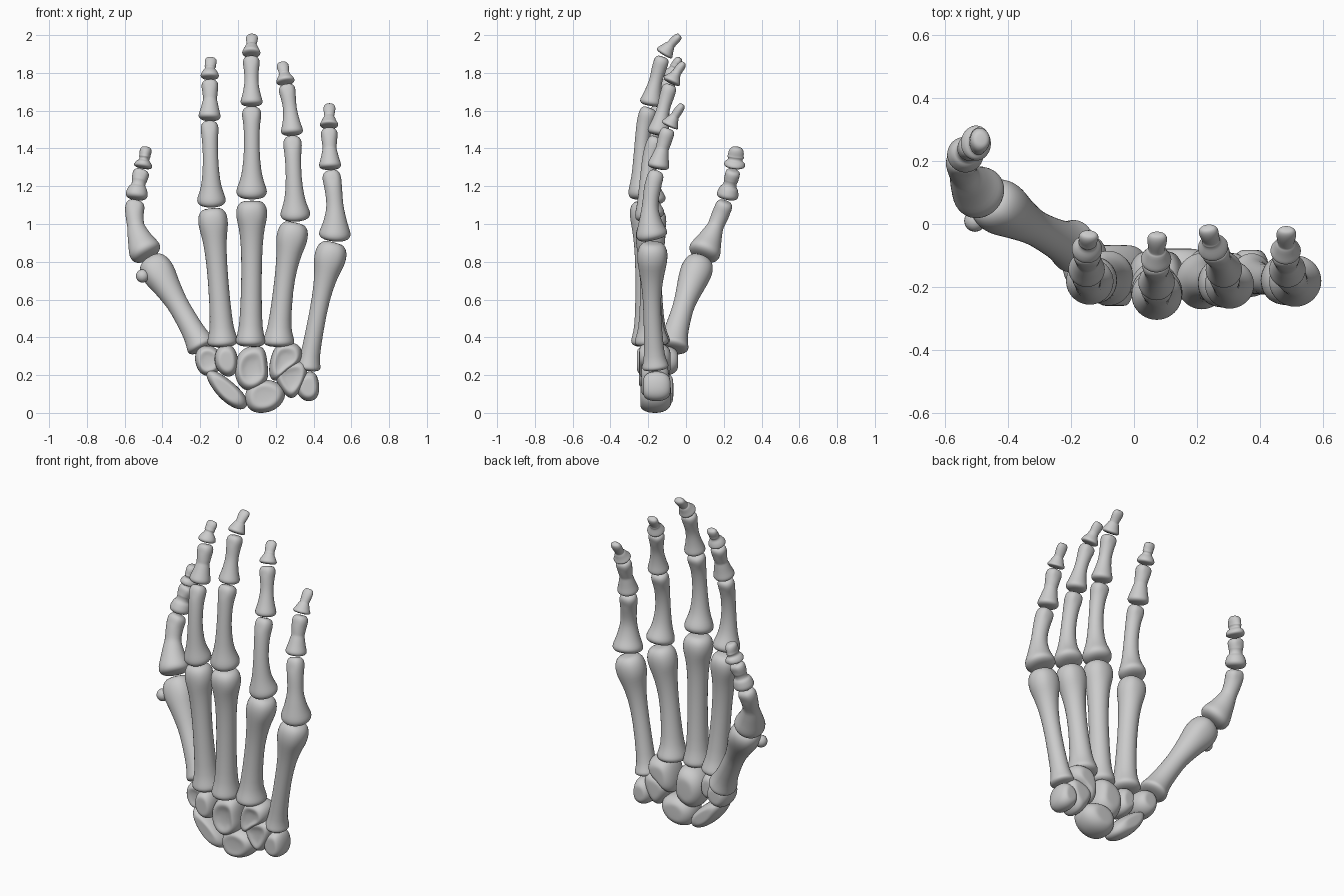
import bpy, bmesh, math
from mathutils import Vector

if "Cube" in bpy.data.objects:
    bpy.data.objects.remove(bpy.data.objects["Cube"])

mat = bpy.data.materials.new("bone grey")
mat.diffuse_color = (0.6, 0.6, 0.6, 1)
mat.use_nodes = True
mat.node_tree.nodes["Principled BSDF"].inputs["Base Color"].default_value = mat.diffuse_color


def finish(name, bm, subdiv=0):
    bmesh.ops.recalc_face_normals(bm, faces=bm.faces)
    me = bpy.data.meshes.new(name)
    bm.to_mesh(me)
    bm.free()
    me.materials.append(mat)
    ob = bpy.data.objects.new(name, me)
    bpy.context.collection.objects.link(ob)
    for p in me.polygons:
        p.use_smooth = True
    if subdiv:
        m = ob.modifiers.new("round", 'SUBSURF')
        m.levels = m.render_levels = subdiv
    return ob


def skin(bm, rings):
    """Join rings of points into a closed tube."""
    vs = [[bm.verts.new(p) for p in r] for r in rings]
    n = len(vs[0])
    for a, b in zip(vs, vs[1:]):
        for i in range(n):
            bm.faces.new((a[i], a[(i + 1) % n], b[(i + 1) % n], b[i]))
    bm.faces.new(vs[0][::-1])
    bm.faces.new(vs[-1])


def bone(name, base, mid, top, rb, rs, rh, head=1.0, lip=1.0, flat=(1, 1, 1), groove=0.0):
    """Long bone on a bent axis: flared base, thin shaft, knobbed head.
    flat gives depth / width at base, shaft and head."""
    p0, pm, p1 = Vector(base), Vector(mid), Vector(top)
    c = pm * 2 - (p0 + p1) / 2
    length = (p1 - p0).length
    b, h = rb * lip / length, rh * head / length
    # distance along the axis, radius
    prof = [(0, .45 * rb), (.08 * b, .75 * rb), (.25 * b, .95 * rb), (.5 * b, rb),
            (.8 * b, .94 * rb), (1.3 * b, rs + .55 * (rb - rs)), (2.1 * b, rs + .22 * (rb - rs)),
            (.5, rs), (1 - 2.9 * h, rs + .18 * (rh - rs)), (1 - 1.9 * h, rs + .55 * (rh - rs)),
            (1 - 1.35 * h, rs + .92 * (rh - rs)), (1 - .9 * h, rh), (1 - .5 * h, .95 * rh),
            (1 - .2 * h, .78 * rh), (1 - .04 * h, .5 * rh)]
    prof = sorted((min(max(t, 0), 1), r) for t, r in prof)
    rings = []
    for t, r in prof:
        p = p0 * (1 - t) ** 2 + c * 2 * t * (1 - t) + p1 * t * t
        d = ((c - p0) * (1 - t) + (p1 - c) * t).normalized()
        u = Vector((1, 0, 0))
        u = (u - d * u.dot(d)).normalized()
        v = d.cross(u)
        f = flat[0] + (flat[1] - flat[0]) * t * 2 if t < .5 else flat[1] + (flat[2] - flat[1]) * (t * 2 - 1)
        ring = []
        for i in range(20):
            a = math.tau * i / 20
            k = r
            if t > 1 - 1.6 * h:   # shallow notch between the two condyles
                k *= 1 - groove * math.exp(-((abs(math.sin(a)) - 1) / .12) ** 2)
            ring.append(p + u * math.cos(a) * k + v * math.sin(a) * k * f)
        rings.append(ring)
    bm = bmesh.new()
    skin(bm, rings)
    return finish(name, bm, 1)


def finger(name, mc, pr, md, tip, rm, rp, turn=1.0):
    """mc, pr, md: base and middle points; each bone ends where the next begins."""
    def end(nxt, prev, gap=.008):
        n, q = Vector(nxt), Vector(prev)
        return n - (n - q).normalized() * gap
    bone(name + "_metacarpal", *mc, end(pr[0], mc[1]), rm[0], rm[1], rm[2], .9, .8,
         (1.1, 1, 1.03), .07)
    bone(name + "_proximal_phalanx", *pr, end(md[0], pr[1]), rp[0], rp[1], rp[2], .9, .75,
         (1, .95, 1), .1)
    bone(name + "_middle_phalanx", *md, end(tip[0], md[1]), .06, .036, .045, .8, .75,
         (1, .95, 1), .1)
    bone(name + "_distal_phalanx", *tip, .05, .026, .032, .8, .6, (1, .9 * turn, .62 * turn))


finger("index", ((-.08, -.17, .35), (-.105, -.185, .7)),
       ((-.14, -.175, 1.095), (-.145, -.2, 1.33)),
       ((-.152, -.15, 1.55), (-.148, -.12, 1.66)),
       ((-.15, -.085, 1.77), (-.147, -.06, 1.83), (-.142, -.03, 1.88)),
       (.083, .053, .08), (.078, .04, .048))
finger("middle", ((.065, -.205, .35), (.072, -.213, .74)),
       ((.072, -.22, 1.135), (.073, -.237, 1.4)),
       ((.072, -.19, 1.625), (.071, -.16, 1.76)),
       ((.07, -.12, 1.895), (.072, -.08, 1.95), (.075, -.03, 2.0)),
       (.08, .053, .084), (.083, .04, .052))
finger("ring", ((.215, -.18, .35), (.24, -.19, .66)),
       ((.305, -.185, 1.02), (.295, -.205, 1.25)),
       ((.287, -.15, 1.47), (.275, -.12, 1.61)),
       ((.253, -.08, 1.745), (.244, -.05, 1.8), (.233, -.01, 1.855)),
       (.085, .052, .084), (.081, .041, .05))
finger("little", ((.37, -.16, .225), (.425, -.18, .54)),
       ((.51, -.175, .915), (.513, -.19, 1.1)),
       ((.488, -.15, 1.29), (.485, -.125, 1.4)),
       ((.482, -.09, 1.515), (.483, -.06, 1.57), (.485, -.015, 1.635)),
       (.066, .045, .086), (.086, .044, .05))
finger("thumb", ((-.185, -.075, .335), (-.31, -.015, .56)),
       ((-.475, .085, .825), (-.54, .155, .985)),
       ((-.54, .215, 1.13), (-.525, .235, 1.22)),
       ((-.505, .255, 1.295), (-.495, .262, 1.35), (-.485, .27, 1.41)),
       (.08, .055, .09), (.088, .045, .052), 1.7)


def carpal(name, outline, y, depth, dish=.0):
    """Wrist bone: outline in the front plane, rounded off in depth."""
    cx = sum(p[0] for p in outline) / len(outline)
    cz = sum(p[1] for p in outline) / len(outline)
    bm = bmesh.new()
    rings = []
    for dy, s in ((-1 + dish, .45), (-1.0, .78), (-.5, 1.1), (.5, 1.1), (1, .72), (1.04, .4)):
        rings.append([Vector((cx + (px - cx) * s, y + dy * depth, cz + (pz - cz) * s))
                      for px, pz in outline])
    skin(bm, rings)
    finish(name, bm, 3)


# wrist bones
carpal("scaphoid", [(-.17, .19), (-.15, .23), (-.08, .2), (.04, .1), (.045, .03), (-.01, .02), (-.1, .08)],
       -.15, .08)
carpal("lunate", [(.04, .06), (.05, .14), (.13, .18), (.235, .15), (.25, .08), (.19, .01), (.08, 0)],
       -.163, .082, .1)
carpal("triquetrum", [(.19, .2), (.22, .25), (.34, .28), (.37, .23), (.34, .14), (.29, .07), (.24, .11)],
       -.17, .075, .25)
carpal("pisiform", [(.31, .15), (.34, .21), (.41, .22), (.43, .14), (.42, .08), (.37, .06), (.32, .09)],
       -.155, .07)
carpal("hamate", [(.16, .21), (.19, .35), (.25, .37), (.33, .36), (.34, .27), (.26, .23), (.2, .16)],
       -.17, .085, .25)
carpal("capitate", [(-.02, .25), (.02, .34), (.14, .36), (.15, .25), (.16, .17), (.07, .11), (.0, .15)],
       -.175, .085, .3)
carpal("trapezoid", [(-.125, .29), (-.1, .355), (-.03, .36), (.0, .29), (-.01, .21), (-.06, .19), (-.11, .23)],
       -.185, .075)
carpal("trapezium", [(-.235, .3), (-.19, .36), (-.1, .34), (-.08, .25), (-.13, .2), (-.2, .2)],
       -.12, .075, .2)

# small round bone beside the thumb joint
bm = bmesh.new()
bmesh.ops.create_uvsphere(bm, u_segments=16, v_segments=10, radius=.035)
bmesh.ops.translate(bm, verts=bm.verts, vec=(-.505, .01, .725))
finish("thumb_sesamoid", bm)
